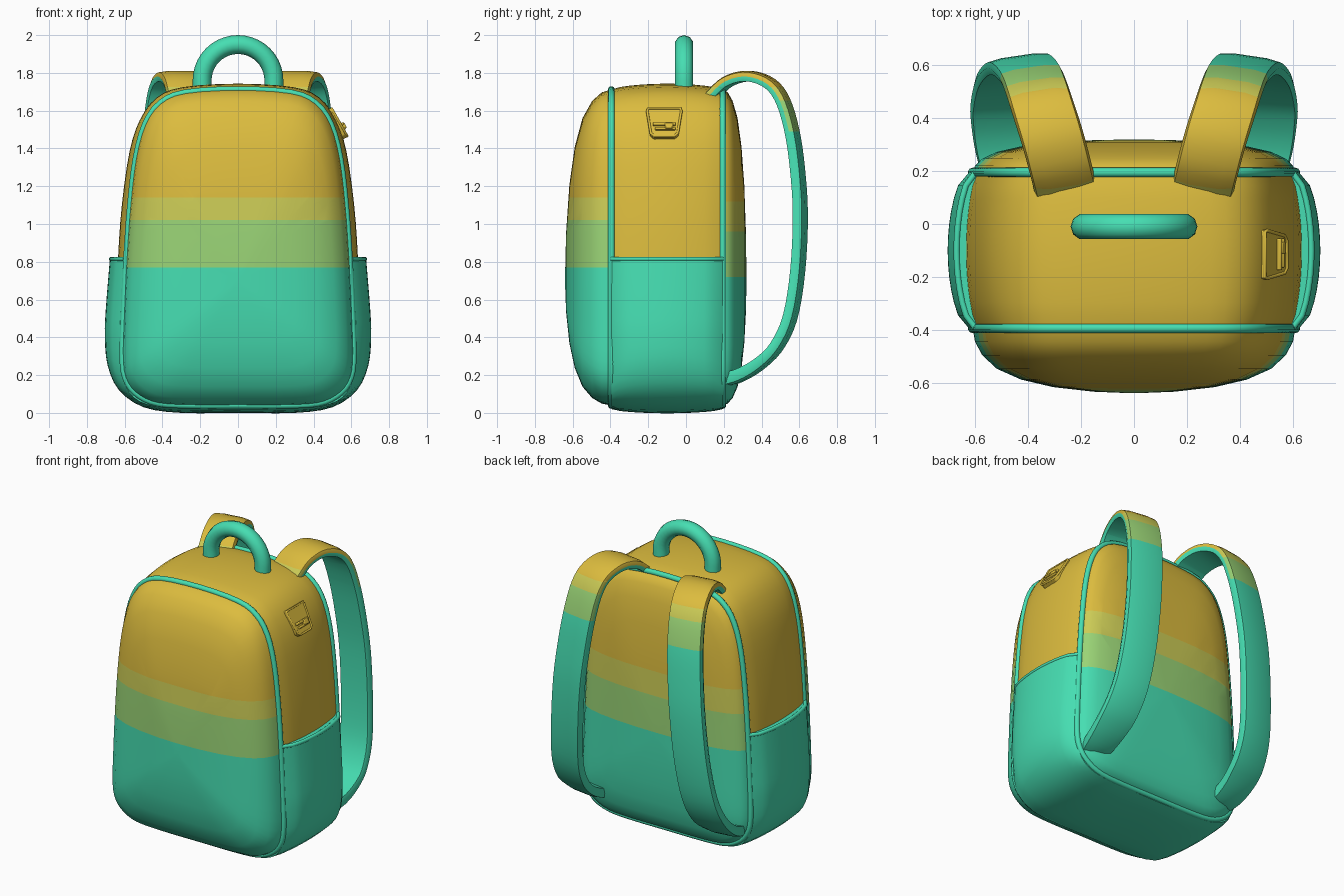
import bpy, bmesh, math
from mathutils import Vector, Matrix

if "Cube" in bpy.data.objects:
    bpy.data.objects.remove(bpy.data.objects["Cube"])


def material(name, r, g, b):
    m = bpy.data.materials.new(name)
    m.diffuse_color = [(c / 255 / 12.92 if c < 11 else ((c / 255 + 0.055) / 1.055) ** 2.4)
                       for c in (r, g, b)] + [1]
    m.use_nodes = True
    m.node_tree.nodes["Principled BSDF"].inputs["Base Color"].default_value = m.diffuse_color
    return m


YELLOW, LIME, GREEN, TEAL = range(4)
MATS = [material("mustard_yellow", 220, 188, 62), material("lime_yellow", 204, 204, 86),
        material("leaf_green", 154, 212, 118), material("teal", 70, 222, 178)]


def catmull(pts, n, closed=False):
    """Smooth a list of points with n steps per span."""
    pts = [Vector(p) for p in pts]
    k, out = len(pts), []
    get = (lambda i: pts[i % k]) if closed else (lambda i: pts[max(0, min(k - 1, i))])
    for i in range(k if closed else k - 1):
        a, b, c, d = (get(i + j) for j in (-1, 0, 1, 2))
        for s in range(n):
            t = s / n
            out.append(0.5 * (2 * b + (c - a) * t + (2 * a - 5 * b + 4 * c - d) * t * t
                              + (3 * b - a - 3 * c + d) * t ** 3))
    return out if closed else out + [pts[-1]]


def finish(ob, angle=40):
    bpy.ops.object.select_all(action='DESELECT')
    ob.select_set(True)
    bpy.context.view_layer.objects.active = ob
    bpy.ops.object.shade_smooth_by_angle(angle=math.radians(angle))
    return ob


def make(name, bm, cuts=(), base=YELLOW):
    """cuts = (z, material below z), listed from top to bottom."""
    for z, _ in cuts:
        bmesh.ops.bisect_plane(bm, geom=bm.verts[:] + bm.edges[:] + bm.faces[:],
                               plane_co=(0, 0, z), plane_no=(0, 0, 1))
    for f in bm.faces:
        if f.material_index == 0:
            f.material_index = base
            z = f.calc_center_median().z
            for level, mat in cuts:
                if z < level:
                    f.material_index = mat
    bmesh.ops.recalc_face_normals(bm, faces=bm.faces[:])
    me = bpy.data.meshes.new(name)
    bm.to_mesh(me)
    bm.free()
    for m in MATS:
        me.materials.append(m)
    ob = bpy.data.objects.new(name, me)
    bpy.context.collection.objects.link(ob)
    return finish(ob)


def loft(rings, teal_sides=(), caps=(True, True)):
    bm = bmesh.new()
    rows = [[bm.verts.new(p) for p in r] for r in rings]
    n = len(rows[0])
    for a, b in zip(rows, rows[1:]):
        for i in range(n):
            j = (i + 1) % n
            f = bm.faces.new((a[i], a[j], b[j], b[i]))
            if i in teal_sides:
                f.material_index = TEAL
    for row, cap in zip((rows[0], rows[-1]), caps):
        if cap:
            bm.faces.new(row)
    return bm


def tube(name, path, r, closed=False, mat=TEAL):
    cu = bpy.data.curves.new(name, 'CURVE')
    cu.dimensions = '3D'
    cu.bevel_depth, cu.bevel_resolution, cu.use_fill_caps = r, 3, True
    sp = cu.splines.new('POLY')
    sp.points.add(len(path) - 1)
    for p, co in zip(sp.points, path):
        p.co = (*co, 1)
    sp.use_cyclic_u = closed
    cu.materials.append(MATS[mat])
    ob = bpy.data.objects.new(name, cu)
    bpy.context.collection.objects.link(ob)
    bpy.ops.object.select_all(action='DESELECT')
    ob.select_set(True)
    bpy.context.view_layer.objects.active = ob
    bpy.ops.object.convert(target='MESH')
    return finish(bpy.context.object, 60)


def mirrored(half):
    return half + [(-x, z) for x, z in half[-2:0:-1]]


# Outlines in x and z, from bottom centre to top centre
SEAM = catmull(mirrored([(0, .04), (.25, .04), (.42, .05), (.52, .09), (.585, .16), (.61, .27),
                         (.605, .5), (.59, .82), (.57, 1.1), (.54, 1.35), (.49, 1.53),
                         (.41, 1.64), (.28, 1.695), (0, 1.712)]), 3, True)
GIRTH = catmull(mirrored([(0, .02), (.25, .02), (.45, .04), (.55, .08), (.62, .16), (.645, .27),
                          (.645, .5), (.635, .82), (.615, 1.1), (.575, 1.38), (.52, 1.55),
                          (.43, 1.67), (.29, 1.725), (0, 1.743)]), 3, True)
Y0, Y1 = -.395, .195


def span(inner, outer, power):
    """Rings from front seam to back seam, swelling from inner to outer outline."""
    rings = []
    for i in range(13):
        t = i / 12
        s = max(0, math.sin(math.pi * t)) ** power
        rings.append([(*(a.lerp(b, s)),) for a, b in zip(inner, outer)])
        rings[-1] = [(x, Y0 + (Y1 - Y0) * t, z) for x, z in rings[-1]]
    return rings


# Main body between the two seams
make("main_body", loft(span(SEAM, GIRTH, .6)), [(.8, TEAL)])

# Padded front and back panels
PILLOW = [(1, 0), (.985, .05), (.94, .10), (.85, .15), (.7, .19), (.5, .218), (.25, .235), (.04, .24)]


def panel(name, y, depth, cuts):
    rings = [[(x * s, y + d / .24 * depth, .7 + (z - .7) * s) for x, z in SEAM] for s, d in PILLOW]
    make(name, loft(rings), cuts)


panel("front_panel", Y0, -.245, [(1.14, LIME), (1.02, GREEN), (.77, TEAL)])
panel("back_panel", Y1, .125, [(1.12, LIME), (.96, GREEN), (.72, TEAL)])

# Piping around both seams
for name, y in (("front_piping", Y0), ("back_piping", Y1)):
    tube(name, [(x, y, z) for x, z in SEAM], .018, True)


# Lower shell with the side pockets
def u_shape(half):
    return catmull([(-x, z) for x, z in half[:0:-1]] + half, 3)


pocket = span(u_shape([(0, .02), (.28, .025), (.44, .035), (.55, .08), (.61, .19), (.625, .4),
                       (.62, .55), (.605, .82)]),
              u_shape([(0, 0), (.3, 0), (.5, .03), (.63, .12), (.69, .25), (.705, .4),
                       (.70, .55), (.678, .82)]), .5)
make("side_pockets", loft(pocket), base=TEAL)
for name, i in (("left_pocket_rim", 0), ("right_pocket_rim", -1)):
    tube(name, [(r[i][0] * .99, r[i][1], .815) for r in pocket], .012)

# Carry handle
arch = [(.19 * math.cos(a), -.01, 1.76 + .19 * math.sin(a))
        for a in (math.pi * i / 20 for i in range(21))]
tube("carry_handle", [(.19, -.01, 1.68)] + arch + [(-.19, -.01, 1.68)], .05)

# Shoulder straps: a padded section swept along a path, mirrored to the other side
PATH = catmull([(.26, .14, 1.68), (.28, .22, 1.752), (.31, .33, 1.78), (.345, .44, 1.745),
                (.368, .51, 1.66), (.388, .56, 1.5), (.41, .59, 1.3), (.435, .606, 1.05),
                (.46, .592, .75), (.485, .55, .5), (.5, .475, .345), (.505, .38, .255),
                (.5, .28, .2), (.485, .2, .18)], 4)
SECTION = [(1, 0), (.93, .75), (.5, 1), (-.5, 1), (-.93, .75), (-1, 0), (-.93, -.8), (.93, -.8)]
rings = []
for i, p in enumerate(PATH):
    t = (PATH[min(i + 1, len(PATH) - 1)] - PATH[max(i - 1, 0)]).normalized()
    w = Vector((1, -.15, 0))
    w = (w - t * w.dot(t)).normalized()
    n = w.cross(t)
    k = i / (len(PATH) - 1)
    wide = .118 - .03 * max(0, (k - .8) / .2)
    thick = .031 + .012 * max(0, (k - .8) / .2)
    rings.append([p + w * u * wide + n * v * thick for u, v in SECTION])
strap = make("shoulder_straps", loft(rings, teal_sides=(5, 6, 7)),
             [(1.725, LIME), (1.655, GREEN), (1.49, TEAL)])
strap.modifiers.new("mirror", 'MIRROR')

# Small buckle tab on the right shoulder
v_axis = Vector((-.49, 0, .872)).normalized()
n_axis = Vector((v_axis.z, 0, -v_axis.x))
CENTRE = Vector((.522, -.115, 1.53))


def on_tab(u, v, h):
    return CENTRE + Vector((0, u, 0)) + v_axis * v + n_axis * h


def slab(name, pts, low, high):
    ob = make(name, loft([[on_tab(u, v, h) for u, v in pts] for h in (low, high)]))
    bev = ob.modifiers.new("bevel", 'BEVEL')
    bev.width, bev.segments = .005, 2


def box(u, v, a, b):
    return [(u - a, v - b), (u + a, v - b), (u + a, v + b), (u - a, v + b)]


TAB = [(-.055, -.088), (.055, -.088), (.075, -.07), (.095, .07), (.09, .088),
       (-.09, .088), (-.095, .07), (-.075, -.07)]
slab("buckle_tab", TAB, -.04, .018)
tube("buckle_tab_rim", [on_tab(u * .95, v * .95, .017) for u, v in TAB], .007, True, YELLOW)
slab("buckle_bar", box(0, -.015, .06, .008), .01, .034)
slab("buckle_lower_bar", box(.005, -.042, .055, .007), .01, .03)
slab("buckle_clasp", box(.025, -.028, .022, .016), .01, .038)
